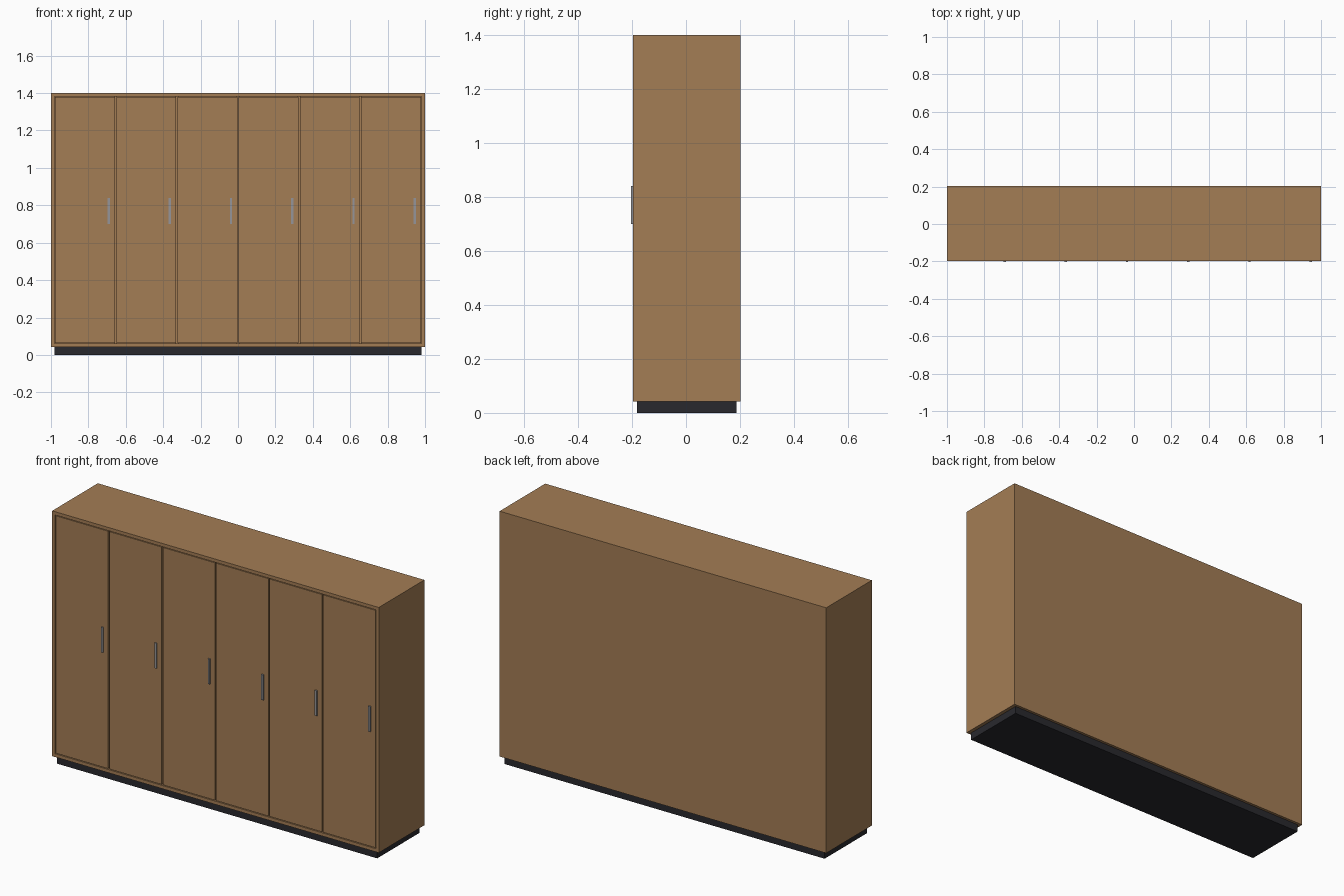
import bpy

if "Cube" in bpy.data.objects:
    bpy.data.objects.remove(bpy.data.objects["Cube"])

W, H = 2.0, 1.4            # overall width and height
FRONT, BACK = -0.197, 0.202
BASE = 0.042               # top of plinth
T = 0.018                  # panel thickness
BAYS = 6


def material(name, color):
    m = bpy.data.materials.new(name)
    m.diffuse_color = (*color, 1)
    m.use_nodes = True
    m.node_tree.nodes["Principled BSDF"].inputs["Base Color"].default_value = m.diffuse_color
    return m


wood = material("wood", (0.37, 0.205, 0.09))
dark = material("dark_base", (0.022, 0.022, 0.027))
metal = material("metal", (0.30, 0.30, 0.32))


def box(name, x, y, z, mat):
    """Box from (min, max) ranges on each axis."""
    bpy.ops.mesh.primitive_cube_add(size=1)
    ob = bpy.context.object
    ob.name = name
    ob.location = [(a + b) / 2 for a, b in (x, y, z)]
    ob.scale = [b - a for a, b in (x, y, z)]
    bpy.ops.object.transform_apply(location=False, rotation=False, scale=True)
    ob.data.materials.append(mat)
    return ob


# Recessed plinth
box("plinth", (-0.98, 0.98), (-0.182, 0.187), (0, BASE), dark)

# Carcass panels
depth = (FRONT, BACK)
inner_x = (-W / 2 + T, W / 2 - T)
inner_z = (BASE + T, H - T)
box("left_side", (-W / 2, inner_x[0]), depth, (BASE, H), wood)
box("right_side", (inner_x[1], W / 2), depth, (BASE, H), wood)
box("bottom_panel", inner_x, depth, (BASE, inner_z[0]), wood)
box("top_panel", inner_x, depth, (inner_z[1], H), wood)
box("back_panel", inner_x, (BACK - T, BACK), inner_z, wood)

# Doors set into the frame, each with a bar handle and a divider behind the gap
pitch = (inner_x[1] - inner_x[0]) / BAYS
gap = 0.004
for i in range(BAYS):
    x0 = inner_x[0] + i * pitch
    x1 = x0 + pitch
    box(f"door_{i + 1}", (x0 + gap, x1 - gap), (FRONT + 0.001, FRONT + 0.019),
        (inner_z[0] + gap, inner_z[1] - gap), wood)
    hx = x1 - 0.037
    box(f"handle_{i + 1}", (hx - 0.006, hx + 0.006), (FRONT - 0.006, FRONT + 0.001),
        (0.70, 0.84), metal)
    if i < BAYS - 1:
        box(f"divider_{i + 1}", (x1 - T / 2, x1 + T / 2),
            (FRONT + 0.022, BACK - T), inner_z, wood)
